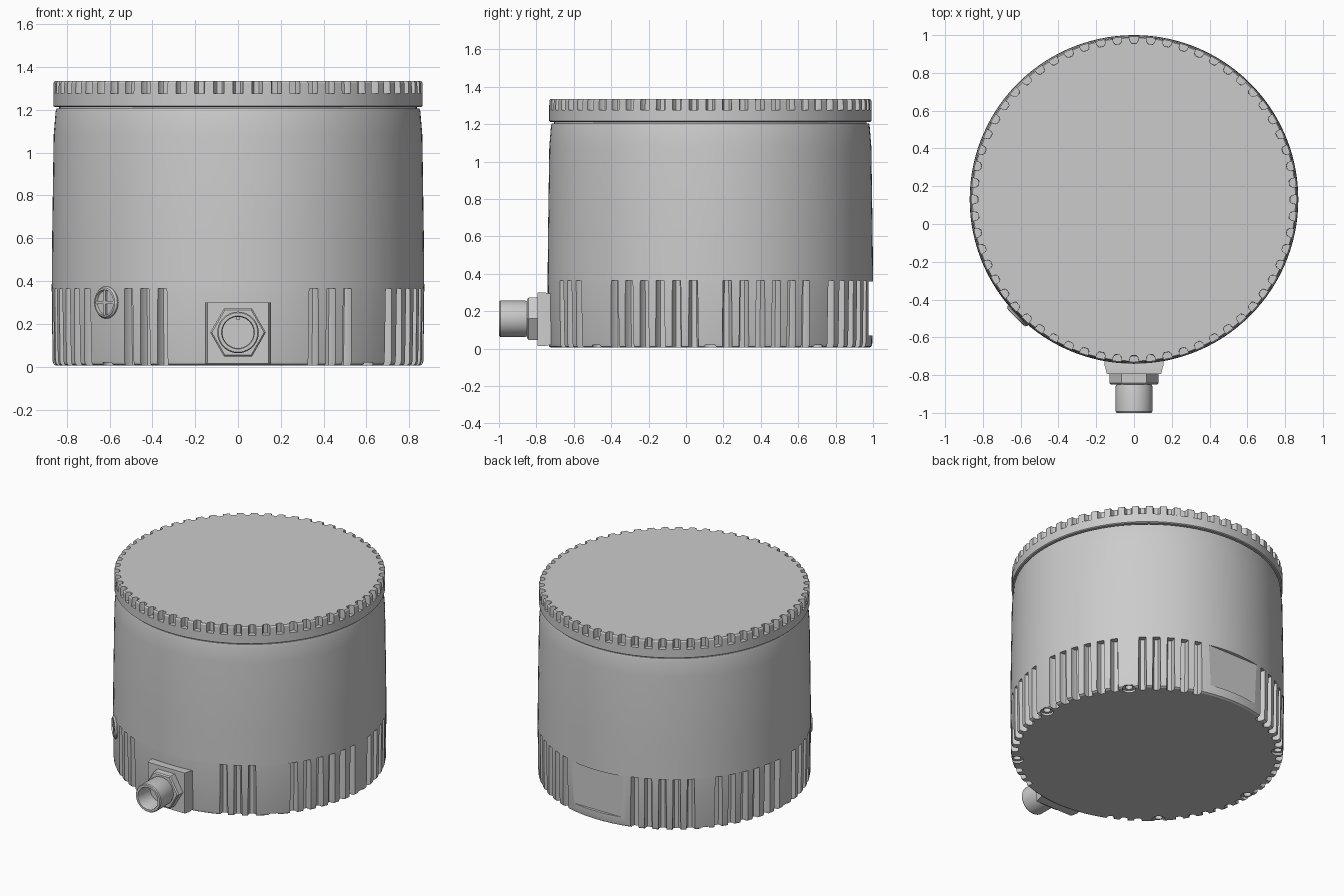
import bpy, bmesh, math
from mathutils import Matrix, Vector

if "Cube" in bpy.data.objects:
    bpy.data.objects.remove(bpy.data.objects["Cube"])

CY = 0.13                      # y of the housing axis
AXIS = Matrix.Translation((0, CY, 0))


def finish(name, bm, angle=30):
    bmesh.ops.recalc_face_normals(bm, faces=bm.faces)
    me = bpy.data.meshes.new(name)
    bm.to_mesh(me)
    bm.free()
    ob = bpy.data.objects.new(name, me)
    bpy.context.collection.objects.link(ob)
    smooth(ob, angle)
    return ob


def smooth(ob, angle=30):
    bpy.ops.object.select_all(action='DESELECT')
    ob.select_set(True)
    bpy.context.view_layer.objects.active = ob
    bpy.ops.object.shade_smooth_by_angle(angle=math.radians(angle))


def loft(name, rings, matrix=AXIS, bm=None):
    """Skin equal-length rings of points and cap both ends."""
    own = bm is None
    bm = bmesh.new() if own else bm
    vs = [[bm.verts.new(matrix @ Vector(p)) for p in ring] for ring in rings]
    n = len(vs[0])
    for a, b in zip(vs, vs[1:]):
        for i in range(n):
            j = (i + 1) % n
            bm.faces.new((a[i], a[j], b[j], b[i]))
    bm.faces.new(vs[0][::-1])
    bm.faces.new(vs[-1])
    return finish(name, bm) if own else None


def polar(deg, r, z):
    """Angle is measured from the front (-y) towards +x."""
    a = math.radians(deg)
    return (r * math.sin(a), -r * math.cos(a), z)


def lathe(name, profile, n=120, matrix=AXIS, start=0, bm=None):
    return loft(name, [[polar(start + 360 * i / n, r, z) for i in range(n)]
                       for r, z in profile], matrix, bm)


def grooved(radius, z, grooves, width, depth):
    """Circle outline with rounded grooves at the given angles."""
    pts = []
    for k in range(120):
        a = 3 * k
        if a in grooves:
            for f, d in ((-.5, 0), (-.45, .65), (-.27, 1), (.27, 1), (.45, .65), (.5, 0)):
                pts.append(polar(a + f * width, radius - d * depth, z))
        else:
            pts.append(polar(a, radius, z))
    return pts


# Finned skirt: groove groups on one half, mirrored to the other
half = [24, 30, 36, *range(54, 85, 6), *range(96, 127, 6), *range(138, 163, 6)]
grooves = set(half) | {360 - a for a in half}
skirt = loft("finned_skirt", [
    grooved(0.85, 0.005, grooves, 3.5, 0.03),
    grooved(0.862, 0.012, grooves, 3.5, 0.042),
    grooved(0.866, 0.028, grooves, 3.5, 0.046),
    grooved(0.87, 0.365, grooves, 3.0, 0.04)])

# Cutters: six screw pockets in the bottom rim and the flat rear panel
bm = bmesh.new()
for a in (45, 90, 132, 228, 270, 315):
    lathe("", [(0.042, -0.05), (0.042, 0.02), (0.024, 0.02), (0.024, 0.06)], 20,
          AXIS @ Matrix.Translation(polar(a, 0.832, 0)), bm=bm)
bmesh.ops.create_cube(bm, size=1, matrix=Matrix.Translation((0, 1.077, 0.215))
                      @ Matrix.Diagonal((0.44, 0.2, 0.29, 1)))
cutter = finish("skirt_cutter", bm)
cutter.hide_render = True
mod = skirt.modifiers.new("pockets", 'BOOLEAN')
mod.operation = 'DIFFERENCE'
mod.solver = 'EXACT'
mod.object = cutter
bpy.context.view_layer.objects.active = skirt
bpy.ops.object.modifier_apply(modifier=mod.name)
bpy.data.objects.remove(cutter)
smooth(skirt)

# Main housing shell above the fins
lathe("housing", [(0.87, 0.365), (0.868, 0.6), (0.861, 1.08),
                  (0.852, 1.19), (0.848, 1.205), (0.835, 1.205), (0.835, 1.22)])

# Lid: plain band with a knurled rim of 60 notches
lathe("lid_band", [(0.855, 1.212), (0.862, 1.217), (0.862, 1.275)])
knurl = set(range(0, 360, 6))
loft("lid_rim", [grooved(0.862, 1.275, knurl, 3.2, 0.034),
                 grooved(0.861, 1.326, knurl, 3.2, 0.034),
                 grooved(0.855, 1.335, knurl, 3.2, 0.028)])

# Connector boss: tapered square pad on the front
PORT = Matrix.Translation((0, 0, 0.16)) @ Matrix.Rotation(math.radians(90), 4, 'X')


def square(w, h, z, c=0.006):
    return [(-w, -h, z), (w, -h, z), (w, h - c, z), (-w, h - c, z)]


loft("connector_boss", [square(0.155, 0.132, 0.69), square(0.155, 0.145, 0.75),
                        square(0.143, 0.145, 0.795)], PORT)

# Hex nut with chamfered face
lathe("connector_nut", [(0.13, 0.79), (0.13, 0.842), (0.122, 0.85)], 6, PORT, 30)

# Threaded socket: hollow tube with a locating key and a contact insert
lathe("connector_socket", [(0.09, 0.84), (0.097, 0.86), (0.097, 0.993), (0.092, 1.0),
                           (0.077, 1.0), (0.073, 0.99), (0.073, 0.87)], 40, PORT)
bm = bmesh.new()
bmesh.ops.create_cube(bm, size=1, matrix=PORT @ Matrix.Translation((0, 0.068, 0.91))
                      @ Matrix.Diagonal((0.02, 0.016, 0.09, 1)))
finish("connector_key", bm)

# Slotted vent plug on the front-left flat
PLUG = (Matrix.Translation((0, CY, 0.3)) @ Matrix.Rotation(math.radians(-45), 4, 'Z')
        @ Matrix.Rotation(math.radians(90), 4, 'X'))
lathe("vent_plug", [(0.075, 0.84), (0.075, 0.872), (0.068, 0.882),
                    (0.06, 0.884), (0.056, 0.872)], 32, PLUG)
bm = bmesh.new()
for sx, sy in ((0.12, 0.014), (0.014, 0.12)):
    bmesh.ops.create_cube(bm, size=1, matrix=PLUG @ Matrix.Translation((0, 0, 0.87))
                          @ Matrix.Diagonal((sx, sy, 0.024, 1)))
finish("vent_plug_cross", bm)
